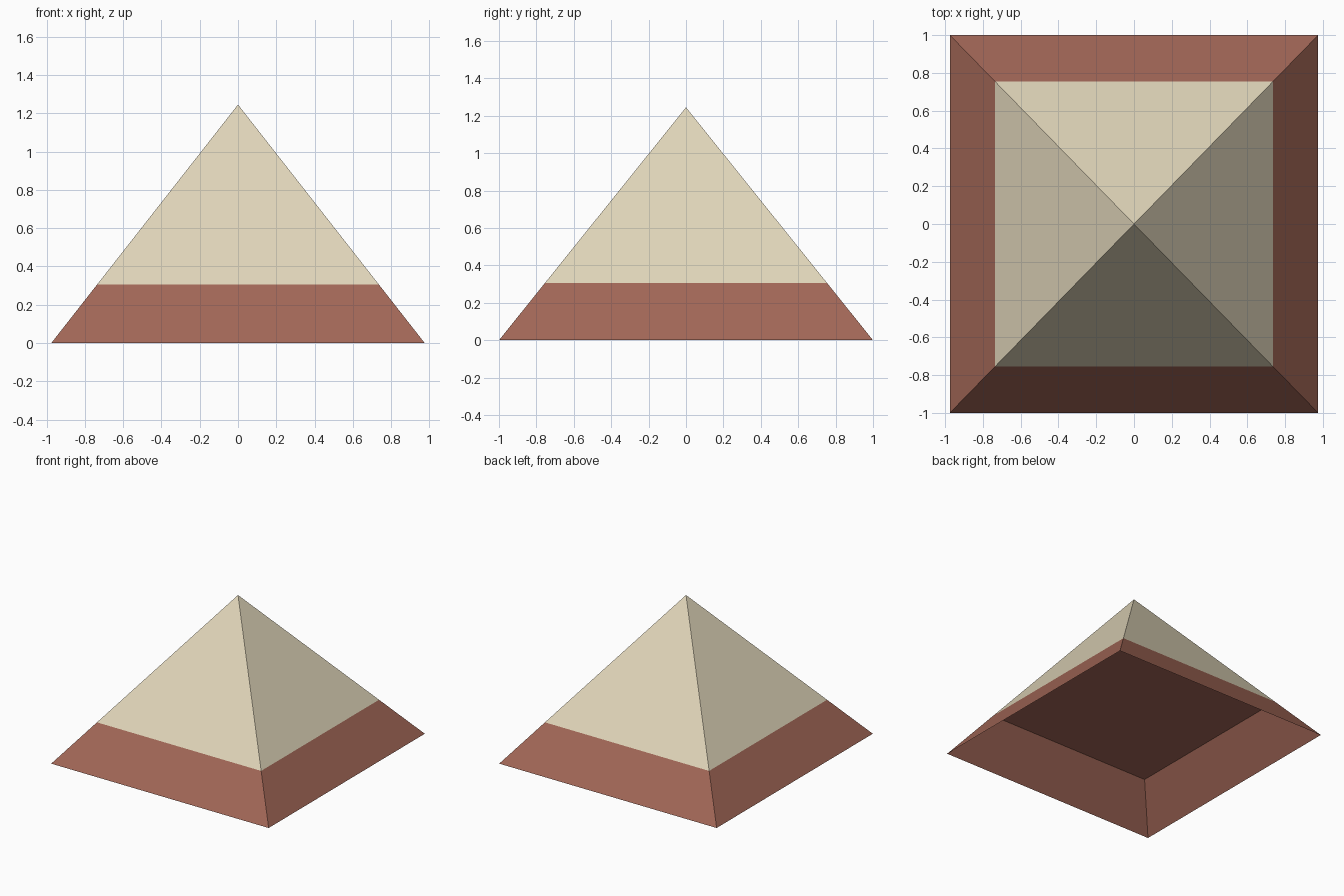
import bpy, bmesh, math
from mathutils import Matrix

if "Cube" in bpy.data.objects:
    bpy.data.objects.remove(bpy.data.objects["Cube"])

HALF_X, HALF_Y, HEIGHT, BAND_Z = 0.975, 1.0, 1.245, 0.305


def make_material(name, color):
    mat = bpy.data.materials.new(name)
    mat.diffuse_color = (*color, 1)
    mat.use_nodes = True
    mat.node_tree.nodes["Principled BSDF"].inputs["Base Color"].default_value = mat.diffuse_color
    return mat


def pyramid_slice(name, z0, z1, mat):
    """Four-sided slice of the pyramid between two heights, open at the bottom."""
    s0, s1 = 1 - z0 / HEIGHT, 1 - z1 / HEIGHT
    bm = bmesh.new()
    bmesh.ops.create_cone(bm, cap_ends=True, segments=4, radius1=s0 * math.sqrt(2),
                          radius2=s1 * math.sqrt(2), depth=z1 - z0)
    place = (Matrix.Translation((0, 0, (z0 + z1) / 2))
             @ Matrix.Diagonal((HALF_X, HALF_Y, 1, 1))
             @ Matrix.Rotation(math.pi / 4, 4, 'Z'))
    bmesh.ops.transform(bm, matrix=place, verts=bm.verts)
    bmesh.ops.remove_doubles(bm, verts=bm.verts, dist=1e-4)
    bm.normal_update()
    bottom = [f for f in bm.faces if f.normal.z < -0.9]
    bmesh.ops.delete(bm, geom=bottom, context='FACES')
    mesh = bpy.data.meshes.new(name)
    bm.to_mesh(mesh)
    bm.free()
    mesh.materials.append(mat)
    obj = bpy.data.objects.new(name, mesh)
    bpy.context.collection.objects.link(obj)
    return obj


# Red hollow base band, closed by a flat ceiling
pyramid_slice("base_band", 0, BAND_Z, make_material("red_brown", (0.36, 0.135, 0.095)))

# Cream upper pyramid
pyramid_slice("upper_pyramid", BAND_Z, HEIGHT, make_material("cream", (0.75, 0.67, 0.49)))
